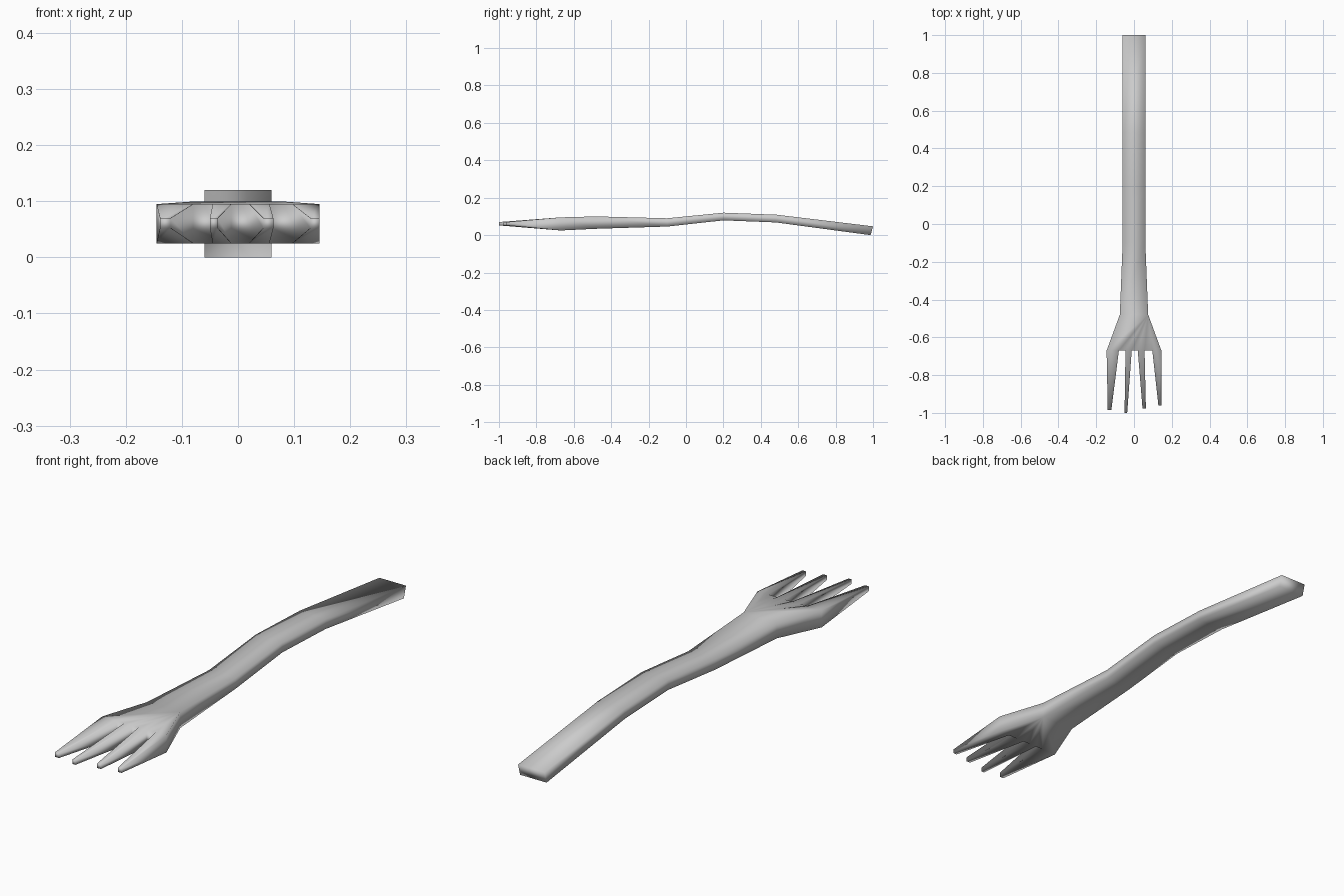
import bpy, bmesh

if "Cube" in bpy.data.objects:
    bpy.data.objects.remove(bpy.data.objects["Cube"])

bm = bmesh.new()


def ring(x0, x1, y_bot, z_bot, y_top, z_top):
    """Rectangular section: bottom left, bottom right, top right, top left."""
    pts = [(x0, y_bot, z_bot), (x1, y_bot, z_bot), (x1, y_top, z_top), (x0, y_top, z_top)]
    return [bm.verts.new(p) for p in pts]


def bridge(a, b, sides=range(4)):
    for i in sides:
        j = (i + 1) % 4
        bm.faces.new((a[i], a[j], b[j], b[i]))


# Handle: half width, bottom y/z, top y/z from the butt to the neck
sections = [
    (0.06, 0.987, 0.0, 1.0, 0.047),
    (0.06, 0.48, 0.068, 0.485, 0.109),
    (0.06, 0.2, 0.079, 0.2, 0.12),
    (0.06, -0.1, 0.046, -0.1, 0.09),
    (0.075, -0.48, 0.034, -0.48, 0.1),
]
rings = [ring(-w, w, yb, zb, yt, zt) for w, yb, zb, yt, zt in sections]
bm.faces.new(rings[0])
for a, b in zip(rings, rings[1:]):
    bridge(a, b)
neck = rings[-1]

# Tines: base x range, tip x range, tip y
tines = [
    (-0.145, -0.08, -0.139, -0.12, -0.986),
    (-0.045, -0.012, -0.05, -0.036, -1.0),
    (0.02, 0.056, 0.045, 0.063, -0.976),
    (0.097, 0.145, 0.129, 0.145, -0.96),
]
bases = []
for b0, b1, t0, t1, y in tines:
    base = ring(b0, b1, -0.67, 0.025, -0.67, 0.095)
    tip = ring(t0, t1, y, 0.052, y, 0.07)
    bridge(base, tip)
    bm.faces.new(tip)
    bases.append(base)

# Webs between tines
for a, b in zip(bases, bases[1:]):
    bm.faces.new((a[1], b[0], b[3], a[2]))

# Palm: outer sides, then top and bottom fanned from the right of the neck
bm.faces.new((neck[0], neck[3], bases[0][3], bases[0][0]))
bm.faces.new((neck[1], neck[2], bases[-1][2], bases[-1][1]))
for left, right, lo, hi in ((0, 1, 0, 1), (3, 2, 3, 2)):
    row = [neck[left]] + [v for b in bases for v in (b[lo], b[hi])]
    for p, q in zip(row, row[1:]):
        bm.faces.new((neck[right], p, q))

bmesh.ops.recalc_face_normals(bm, faces=bm.faces)
for f in bm.faces:
    f.smooth = True
mesh = bpy.data.meshes.new("fork")
bm.to_mesh(mesh)
bm.free()
bpy.context.collection.objects.link(bpy.data.objects.new("fork", mesh))
